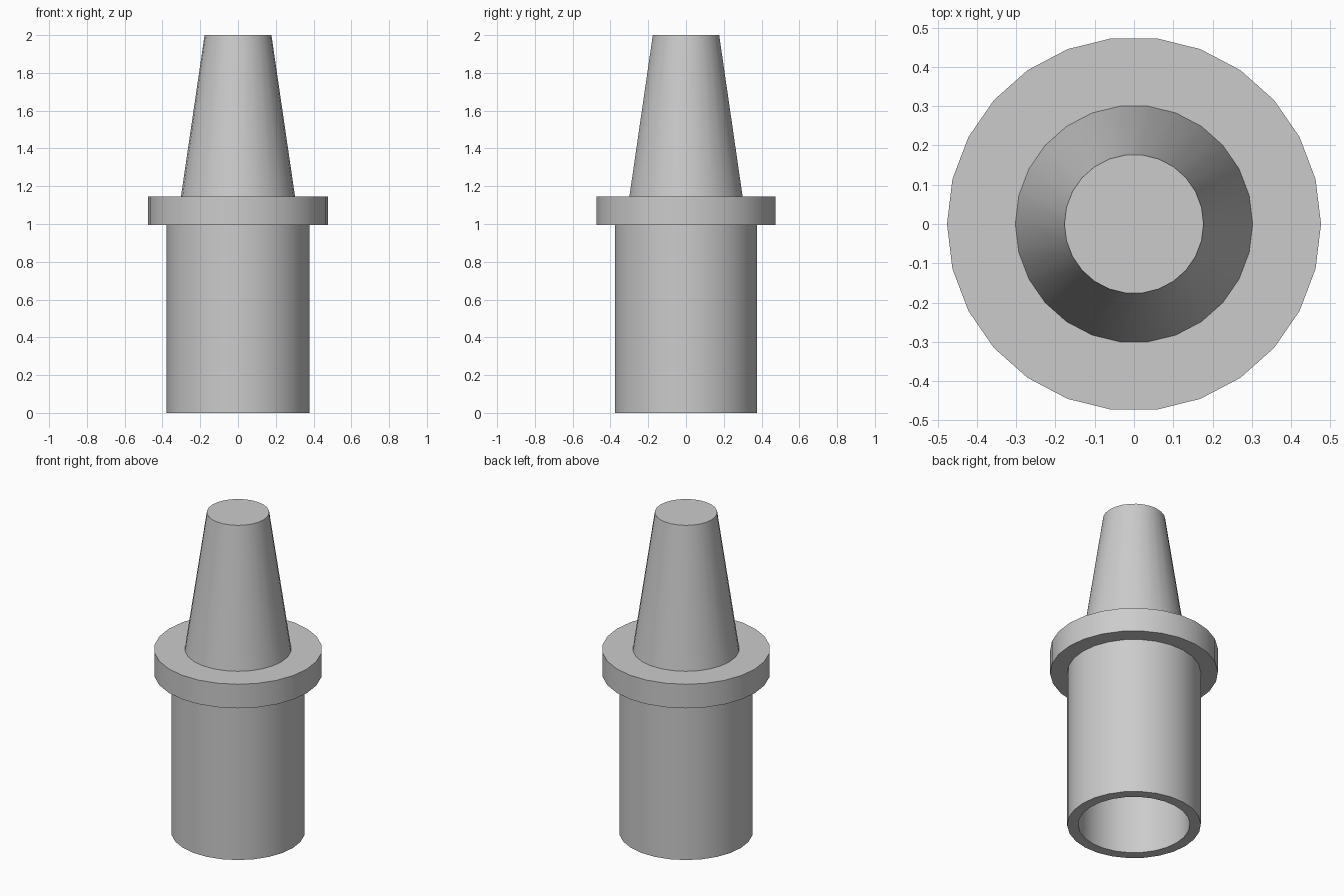
import bpy, bmesh, math

if "Cube" in bpy.data.objects:
    bpy.data.objects.remove(bpy.data.objects["Cube"])

SIDES = 26

# Half cross-section (radius, height): bore ceiling -> bore -> sleeve -> flange -> taper
profile = [
    (0.317, 1.0), (0.317, 0.0),
    (0.379, 0.0), (0.379, 0.995),
    (0.476, 0.995), (0.476, 1.145),
    (0.302, 1.145), (0.177, 2.0),
]

# Lathe the section around z
bm = bmesh.new()
verts = [bm.verts.new((r, 0, z)) for r, z in profile]
edges = [bm.edges.new(pair) for pair in zip(verts, verts[1:])]
bmesh.ops.spin(bm, geom=verts + edges, cent=(0, 0, 0), axis=(0, 0, 1),
               angle=math.tau, steps=SIDES, use_merge=False)
bmesh.ops.remove_doubles(bm, verts=bm.verts[:], dist=1e-4)

# Close the tip and the blind end of the bore
bmesh.ops.holes_fill(bm, edges=[e for e in bm.edges if e.is_boundary], sides=0)
bmesh.ops.recalc_face_normals(bm, faces=bm.faces[:])

mesh = bpy.data.meshes.new("tapered_nozzle")
bm.to_mesh(mesh)
bm.free()
nozzle = bpy.data.objects.new("tapered_nozzle", mesh)
bpy.context.collection.objects.link(nozzle)

# Smooth walls, crisp rims
bpy.context.view_layer.objects.active = nozzle
nozzle.select_set(True)
bpy.ops.object.shade_smooth_by_angle(angle=math.radians(30))
